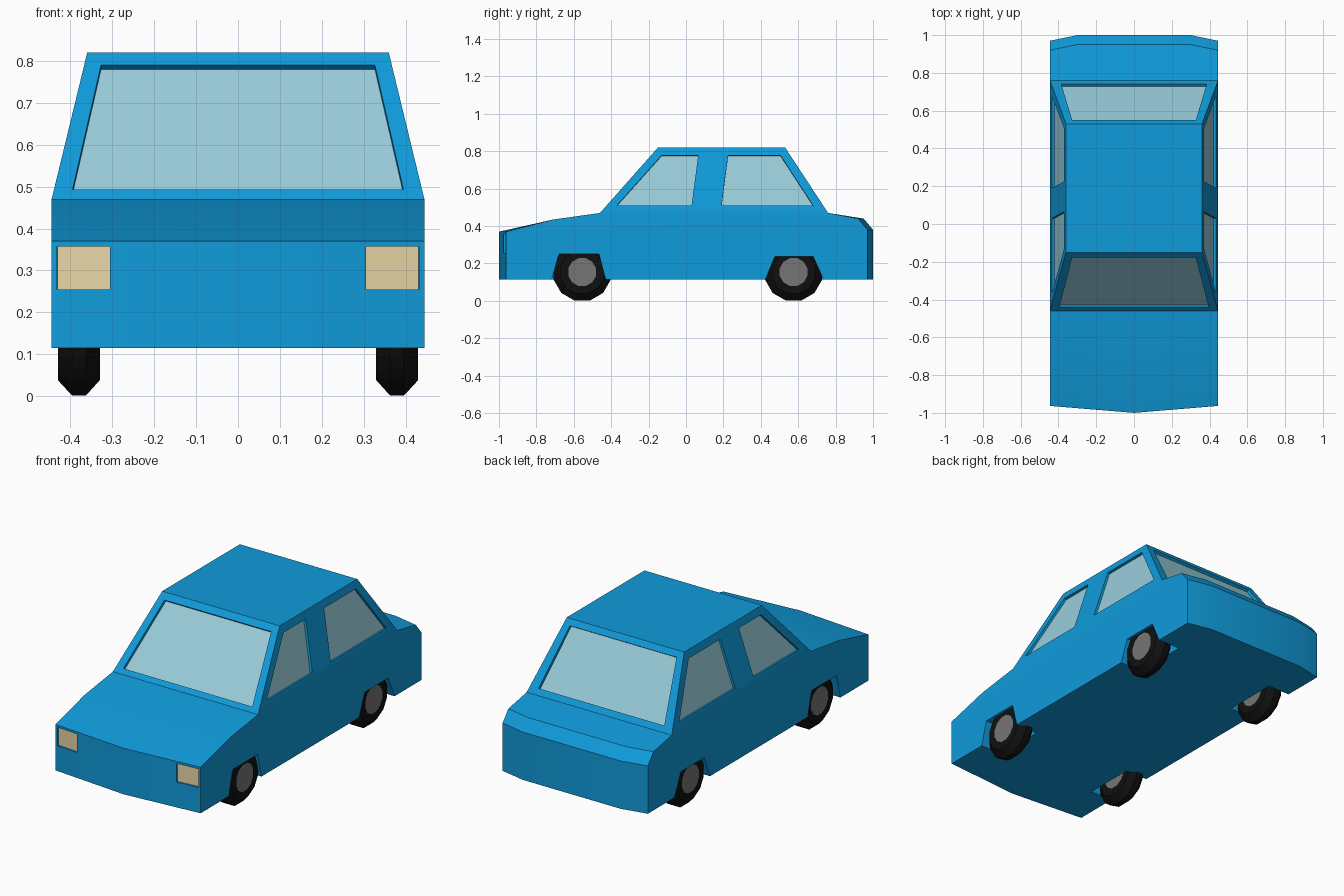
import bpy, bmesh, math
from mathutils import Vector
from mathutils.geometry import normal as poly_normal

if "Cube" in bpy.data.objects:
    bpy.data.objects.remove(bpy.data.objects["Cube"])


def material(name, rgb):
    m = bpy.data.materials.new(name)
    m.diffuse_color = (*rgb, 1)
    m.use_nodes = True
    m.node_tree.nodes["Principled BSDF"].inputs["Base Color"].default_value = m.diffuse_color
    return m


BLUE = material("blue paint", (0.005, 0.33, 0.71))
GLASS = material("window glass", (0.32, 0.61, 0.70))
LAMP = material("headlight cream", (0.80, 0.68, 0.38))
TYRE = material("tyre black", (0.005, 0.005, 0.005))
HUB = material("hub grey", (0.18, 0.18, 0.18))


def make_object(name, bm, mats):
    bmesh.ops.recalc_face_normals(bm, faces=bm.faces)
    mesh = bpy.data.meshes.new(name)
    bm.to_mesh(mesh)
    bm.free()
    for m in mats:
        mesh.materials.append(m)
    ob = bpy.data.objects.new(name, mesh)
    bpy.context.collection.objects.link(ob)
    return ob


def activate(ob):
    bpy.ops.object.select_all(action='DESELECT')
    ob.select_set(True)
    bpy.context.view_layer.objects.active = ob


def smooth(ob):
    activate(ob)
    bpy.ops.object.shade_smooth_by_angle(angle=math.radians(30))


def prism(bm, outer, inner, inner_mat=0):
    """Closed prism between two rings; the inner cap may have its own colour."""
    a = [bm.verts.new(p) for p in outer]
    b = [bm.verts.new(p) for p in inner]
    bm.faces.new(a)
    bm.faces.new(b).material_index = inner_mat
    n = len(a)
    for i in range(n):
        bm.faces.new((a[i], a[(i + 1) % n], b[(i + 1) % n], b[i]))


def recess(bm, pts, depth, mat):
    """Cutter that sinks a polygon on the body surface inwards along its normal."""
    pts = [Vector(p) for p in pts]
    n = poly_normal(pts)
    if n.dot(sum(pts, Vector()) / len(pts) - Vector((0, 0.1, 0.4))) < 0:
        n = -n
    prism(bm, [p + n * 0.05 for p in pts], [p - n * depth for p in pts], mat)


# Body: side profile swept across five columns, roof narrower than the belt
W, ROOF_W, BELT, ROOF = 0.445, 0.36, 0.47, 0.82
profile = [(-1, 0.115), (-1, 0.37), (-0.71, 0.435), (-0.46, BELT), (-0.15, ROOF),
           (0.53, ROOF), (0.76, BELT), (0.95, 0.44), (1.0, 0.38), (1.0, 0.115)]
bm = bmesh.new()
cols = []
for x in (-W, -0.3, 0, 0.3, W):
    ring = []
    for y, z in profile:
        px = x * ROOF_W / W if z == ROOF else x
        if y == -1:                       # bowed nose
            y += 0.037 * abs(x) / W
        elif y > 0.9 and abs(x) == W:     # clipped tail corners
            y -= 0.03
        ring.append(bm.verts.new((px, y, z)))
    cols.append(ring)
n = len(profile)
for a, b in zip(cols, cols[1:]):
    for i in range(n):
        j = (i + 1) % n
        bm.faces.new((a[i], a[j], b[j], b[i]))
for c in (cols[0], cols[-1]):             # cabin side and lower side
    bm.faces.new(c[3:7])
    bm.faces.new(c[:4] + c[6:])
body = make_object("car_body", bm, (BLUE, GLASS, LAMP))


# Cutters for windows, headlights and wheel arches
def side_x(z):
    return W - (z - BELT) * (W - ROOF_W) / (ROOF - BELT)


def slope_y(z, y0, y1):
    return y0 + (z - BELT) * (y1 - y0) / (ROOF - BELT)


side_windows = [[(-0.37, 0.51), (-0.13, 0.778), (0.065, 0.778), (0.03, 0.51)],
                [(0.19, 0.51), (0.225, 0.778), (0.505, 0.778), (0.68, 0.51)]]
arches = [[(-0.72, 0.05), (-0.717, 0.115), (-0.68, 0.25), (-0.465, 0.25), (-0.43, 0.115), (-0.425, 0.05)],
          [(0.42, 0.05), (0.425, 0.115), (0.475, 0.237), (0.68, 0.237), (0.735, 0.115), (0.74, 0.05)]]
bm = bmesh.new()
for y0, y1, zb, xb in ((-0.46, -0.15, 0.493, 0.395), (0.76, 0.53, 0.50, 0.385)):
    zt, xt = 0.79, 0.327
    yb, yt = slope_y(zb, y0, y1), slope_y(zt, y0, y1)
    recess(bm, [(-xb, yb, zb), (xb, yb, zb), (xt, yt, zt), (-xt, yt, zt)], 0.016, 1)
for s in (-1, 1):
    for win in side_windows:
        recess(bm, [(s * side_x(z), y, z) for y, z in win], 0.014, 1)
    lamp = [(0.305, 0.255), (0.432, 0.255), (0.432, 0.357), (0.305, 0.357)]
    recess(bm, [(s * x, -1 + 0.037 * x / W, z) for x, z in lamp], 0.01, 2)
    for arch in arches:
        prism(bm, [(s * 0.5, y, z) for y, z in arch], [(s * 0.31, y, z) for y, z in arch])
cutter = make_object("body_cutter", bm, (BLUE, GLASS, LAMP))
cutter.hide_render = True

mod = body.modifiers.new("cut", 'BOOLEAN')
mod.operation = 'DIFFERENCE'
mod.solver = 'EXACT'
mod.material_mode = 'INDEX'
mod.object = cutter
activate(body)
bpy.ops.object.modifier_apply(modifier=mod.name)
bpy.data.objects.remove(cutter, do_unlink=True)
smooth(body)

# Wheels: lathed chamfered tyres with grey discs on both faces
SIDES = 12
lathe = [(0.33, 0.077), (0.33, 0.12), (0.363, 0.158), (0.396, 0.158), (0.43, 0.12), (0.43, 0.077)]
for end, cy in (("front", -0.555), ("rear", 0.575)):
    for side, s in (("right", 1), ("left", -1)):
        bm = bmesh.new()
        rings = []
        for x, r in lathe:
            ang = [2 * math.pi * (k + 0.5) / SIDES for k in range(SIDES)]
            rings.append([bm.verts.new((s * x, cy + r * math.cos(t), 0.154 + r * math.sin(t)))
                          for t in ang])
        for a, b in zip(rings, rings[1:]):
            for k in range(SIDES):
                m = (k + 1) % SIDES
                bm.faces.new((a[k], a[m], b[m], b[k]))
        for cap in (rings[0], rings[-1]):
            bm.faces.new(cap).material_index = 1
        smooth(make_object(f"{end}_{side}_wheel", bm, (TYRE, HUB)))
